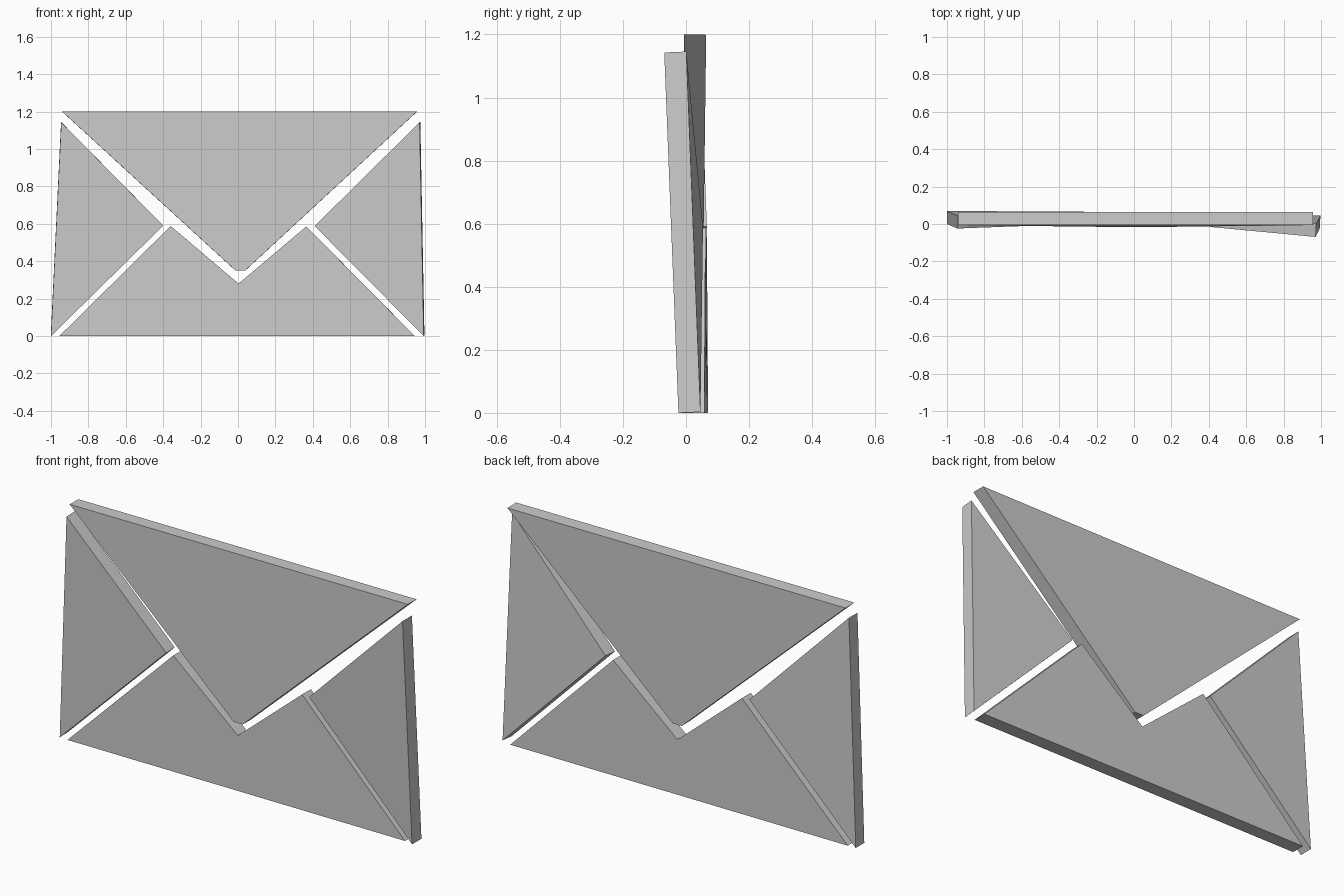
import bpy, bmesh
from mathutils import Vector

if "Cube" in bpy.data.objects:
    bpy.data.objects.remove(bpy.data.objects["Cube"])


def slab(name, outline, thickness=0.07):
    """Extrude a slightly tilted front outline backwards along its normal."""
    bm = bmesh.new()
    front = bm.faces.new([bm.verts.new(p) for p in outline])
    front.normal_update()
    n = front.normal.copy()
    if n.y < 0:
        n = -n
    ext = bmesh.ops.extrude_face_region(bm, geom=[front], use_keep_orig=True)
    moved = [g for g in ext["geom"] if isinstance(g, bmesh.types.BMVert)]
    bmesh.ops.translate(bm, verts=moved, vec=Vector(n) * thickness)
    for v in bm.verts:
        v.co.z = min(max(v.co.z, 0.0), 1.2)
    bmesh.ops.recalc_face_normals(bm, faces=bm.faces)
    mesh = bpy.data.meshes.new(name)
    bm.to_mesh(mesh)
    bm.free()
    obj = bpy.data.objects.new(name, mesh)
    bpy.context.collection.objects.link(obj)
    return obj


# Closing flap: wide top edge with a blunt tip
slab("top_flap", [(-0.94, -0.006, 1.2), (0.957, -0.006, 1.2),
                  (0.038, -0.017, 0.35), (-0.013, -0.017, 0.35)])

# Side flaps, each leaning forward a little at the top
slab("left_flap", [(-0.945, -0.024, 1.143), (-1.0, 0.0, 0.0),
                   (-0.40, -0.004, 0.59)])
slab("right_flap", [(0.971, -0.069, 1.143), (0.993, -0.024, 0.0),
                    (0.41, -0.016, 0.588)])

# Bottom pocket with a V notch
slab("bottom_flap", [(-0.955, -0.002, 0.0), (0.945, -0.012, 0.0),
                     (0.365, -0.008, 0.586), (0.003, -0.006, 0.28),
                     (-0.36, -0.004, 0.588)])
